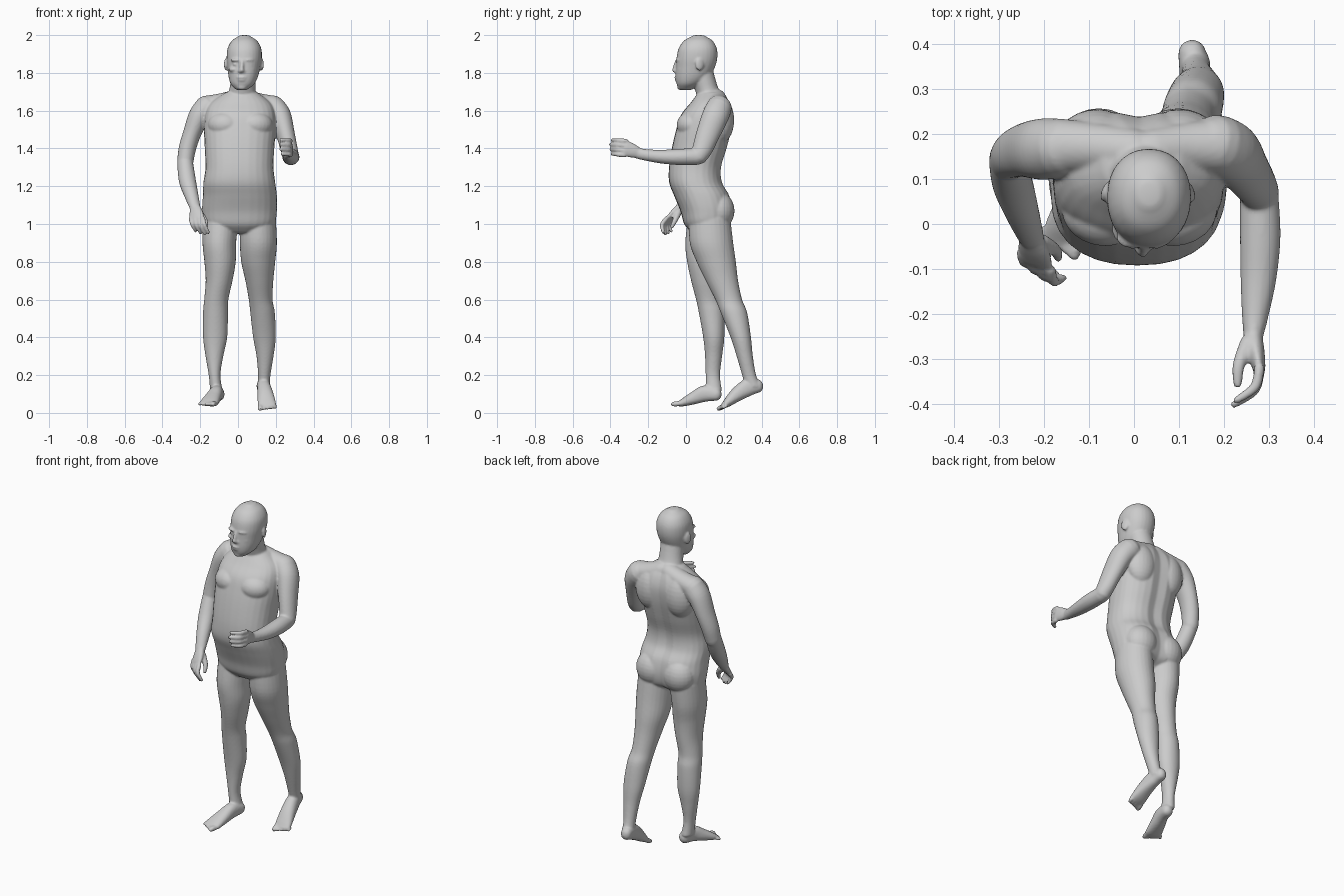
import bpy, bmesh, math
from mathutils import Vector, Matrix

bm = bmesh.new()
SEG = 28


def tube(pts, side=(1, 0, 0), axis=None, n=2.0, cap=1.0, groove=0.0):
    """Loft through (x, y, z, half width, half depth) sections, rounded at both ends."""
    P = [Vector(p) for p in pts]
    Q = []
    for i in range(len(P) - 1):
        a, b, c, d = P[max(i - 1, 0)], P[i], P[i + 1], P[min(i + 2, len(P) - 1)]
        for k in range(5):
            t = k / 5
            Q.append(0.5 * (2 * b + (c - a) * t + (2 * a - 5 * b + 4 * c - d) * t * t
                            + (3 * b - a - 3 * c + d) * t ** 3))
    Q.append(P[-1])
    secs = []
    for i, q in enumerate(Q):
        t = Vector(axis) if axis else (Vector(Q[min(i + 1, len(Q) - 1)][:3]) - Vector(Q[max(i - 1, 0)][:3]))
        secs.append((Vector(q[:3]), t.normalized(), q[3], q[4]))
    if axis and P[-1].z < P[0].z:
        secs.reverse()

    def dome(s, sign):
        c, t, a, b = s
        r = min(a, b) * cap
        return [(c + t * sign * r * math.sin(k), t, a * math.cos(k), b * math.cos(k)) for k in (.45, .9, 1.3)]
    secs = dome(secs[0], -1)[::-1] + secs + dome(secs[-1], 1)
    rings = []
    for c, t, a, b in secs:
        u = Vector(side)
        u = (u - t * u.dot(t)).normalized()
        v = t.cross(u)
        ring = []
        for k in range(SEG):
            an = math.tau * k / SEG
            cx, sy = math.cos(an), math.sin(an)
            x = a * math.copysign(abs(cx) ** (2 / n), cx)
            y = b * math.copysign(abs(sy) ** (2 / n), sy)
            if y > 0:
                y -= groove * math.exp(-(x / .03) ** 2)
            ring.append(bm.verts.new(c + u * x + v * y))
        rings.append(ring)
    for r, s in zip(rings, rings[1:]):
        for k in range(SEG):
            m = (k + 1) % SEG
            bm.faces.new((r[k], r[m], s[m], s[k]))
    bm.faces.new(rings[0][::-1])
    bm.faces.new(rings[-1])


def blob(c, r, rot=0.0):
    """Ellipsoid for muscles and facial features."""
    m = Matrix.Translation(c) @ Matrix.Rotation(rot, 4, 'Z') @ Matrix.Diagonal((*r, 1))
    bmesh.ops.create_uvsphere(bm, u_segments=24, v_segments=14, radius=1, matrix=m)


def hand(wrist, knuckle, across, d1, d2, thumb):
    W, K, A = Vector(wrist), Vector(knuckle), Vector(across).normalized()
    tube([(*W, .028, .021), (*W.lerp(K, .5), .038, .019), (*K, .042, .014)], side=A, cap=.6)
    for i, s in enumerate((.85, .98, 1.04, .95)):       # little finger to index
        b = K + A * (i - 1.5) * .025
        m = b + Vector(d1) * s
        e = m + Vector(d2) * s
        tube([(*b, .012, .012), (*m, .0115, .0115), (*e, .0085, .0085)], side=A)
    tube([(*p, r, r) for p, r in zip(thumb, (.018, .014, .010))], side=A)


def toes(inner, outer, step):
    I, O = Vector(inner), Vector(outer)
    for i, r in enumerate((.014, .0105, .010, .0095, .009)):
        b = I.lerp(O, i / 4)
        e = b + Vector(step) * (1 - .1 * i)
        tube([(*b, r, r), (*b.lerp(e, .5), r, r), (*e, r * .95, r * .8)], cap=.8)


UP = (0, 0, 1)

# torso
tube([(.01, .10, .965, .13, .08), (.008, .11, 1.0, .185, .12), (.008, .108, 1.07, .198, .138),
      (.01, .085, 1.15, .196, .148), (.007, .053, 1.22, .19, .142), (.008, .05, 1.30, .18, .14),
      (.008, .072, 1.40, .184, .147), (.01, .096, 1.50, .19, .148), (.012, .113, 1.58, .185, .138),
      (.014, .13, 1.64, .16, .107), (.018, .135, 1.69, .095, .075)],
     axis=UP, n=2.3, cap=.2, groove=.014)
for s in (-1, 1):
    blob((.012 + s * .085, .022, 1.525), (.088, .07, .068), s * .25)      # chest muscle
    blob((.01 + s * .10, .188, 1.55), (.085, .066, .12), -s * .2)         # shoulder blade
    blob((.01 + s * .088, .172, 1.07), (.095, .085, .10))                 # buttock
    tube([(.02 + s * .02, .160, 1.665, .052, .050), (.012 + s * .10, .170, 1.64, .055, .052),
          (.012 + s * .175, .172, 1.622, .062, .058)], side=(0, 1, 0))    # shoulder top

# neck
tube([(.02, .14, 1.65, .082, .075), (.023, .112, 1.71, .07, .064),
      (.027, .096, 1.76, .066, .062), (.03, .08, 1.83, .065, .06)], axis=UP, cap=.3)

# head
tube([(.02, .0, 1.716, .036, .038), (.024, .016, 1.742, .063, .066), (.028, .035, 1.78, .078, .09),
      (.031, .05, 1.83, .087, .103), (.033, .058, 1.88, .093, .108), (.034, .062, 1.93, .089, .101),
      (.034, .065, 1.97, .067, .076), (.034, .067, 1.993, .033, .038)], axis=UP, n=2.15, cap=.22)
tube([(.022, -.048, 1.862, .009, .010), (.020, -.057, 1.835, .010, .011), (.019, -.063, 1.814, .012, .011)])
blob((.019, -.054, 1.809), (.021, .014, .010))                            # nostrils
blob((.020, -.050, 1.776), (.026, .012, .006))                            # upper lip
blob((.020, -.048, 1.762), (.022, .012, .007))                            # lower lip
blob((.020, -.028, 1.724), (.026, .019, .015))                            # chin
for s in (-1, 1):
    blob((.022 + s * .034, -.038, 1.868), (.030, .016, .008), s * .3)     # brow
    blob((.022 + s * .035, -.036, 1.845), (.014, .011, .008))             # eye
    blob((.022 + s * .045, -.012, 1.818), (.026, .032, .016))             # cheek
    blob((.031 + s * .094, .072, 1.845), (.009, .023, .034), s * .35)     # ear

# left arm, bent forward
tube([(.185, .175, 1.615, .066, .068), (.222, .155, 1.57, .060, .070), (.25, .118, 1.48, .050, .063),
      (.27, .088, 1.40, .045, .054), (.278, .07, 1.362, .044, .046)])
tube([(.278, .06, 1.357, .043, .044), (.280, -.03, 1.355, .045, .043), (.276, -.12, 1.356, .040, .037),
      (.269, -.20, 1.364, .030, .031), (.264, -.255, 1.374, .021, .029)])
hand((.264, -.25, 1.375), (.278, -.322, 1.402), (0, .1, 1), (-.010, -.045, .004), (-.044, -.032, .002),
     [(.252, -.265, 1.395), (.232, -.315, 1.412), (.230, -.355, 1.415)])

# right arm, hanging
tube([(-.165, .168, 1.615, .066, .066), (-.205, .166, 1.57, .058, .068), (-.243, .164, 1.48, .048, .060),
      (-.268, .155, 1.40, .046, .053), (-.279, .142, 1.33, .043, .047)])
tube([(-.280, .138, 1.325, .042, .045), (-.268, .085, 1.23, .045, .044), (-.246, .02, 1.15, .037, .036),
      (-.228, -.03, 1.09, .029, .024)])
hand((-.228, -.03, 1.09), (-.217, -.083, 1.03), (.82, -.5, 0), (.008, -.026, -.036), (.022, .008, -.044),
     [(-.205, -.04, 1.062), (-.175, -.058, 1.02), (-.168, -.075, .985)])

# left leg, trailing
tube([(.105, .125, 1.03, .095, .11), (.108, .135, .90, .098, .115), (.107, .16, .80, .090, .104),
      (.113, .19, .70, .074, .086), (.12, .226, .60, .063, .071), (.13, .254, .53, .065, .070),
      (.14, .290, .40, .060, .054), (.143, .311, .30, .045, .043), (.139, .334, .20, .033, .037),
      (.136, .355, .14, .033, .042)], axis=UP, cap=.3)
tube([(.129, .378, .142, .031, .036), (.136, .33, .135, .035, .046), (.145, .27, .098, .042, .038),
      (.152, .22, .055, .048, .024), (.155, .195, .035, .047, .013)], n=2.3)
toes((.119, .198, .035), (.197, .212, .036), (-.001, -.027, -.014))

# right leg, standing
tube([(-.09, .12, 1.03, .095, .11), (-.099, .108, .90, .089, .112), (-.095, .105, .80, .083, .099),
      (-.10, .112, .70, .071, .085), (-.115, .122, .60, .064, .069), (-.119, .135, .53, .066, .067),
      (-.121, .147, .40, .064, .056), (-.125, .146, .30, .047, .045), (-.124, .142, .20, .031, .038),
      (-.115, .148, .12, .033, .042)], axis=UP, cap=.3)
tube([(-.102, .158, .098, .031, .034), (-.114, .10, .102, .035, .043), (-.132, .045, .080, .042, .034),
      (-.150, -.01, .057, .048, .022), (-.157, -.035, .048, .046, .013)], n=2.3)
toes((-.126, -.045, .049), (-.200, -.012, .048), (-.008, -.026, -.003))

# fuse everything into one smooth body
bmesh.ops.recalc_face_normals(bm, faces=bm.faces)
mesh = bpy.data.meshes.new("body")
bm.to_mesh(mesh)
bm.free()
body = bpy.data.objects.new("body", mesh)
bpy.context.collection.objects.link(body)
fuse = body.modifiers.new("fuse", 'REMESH')
fuse.mode = 'VOXEL'
fuse.voxel_size = .006
fuse.use_smooth_shade = True
soft = body.modifiers.new("soften", 'SMOOTH')
soft.factor = .5
soft.iterations = 4
